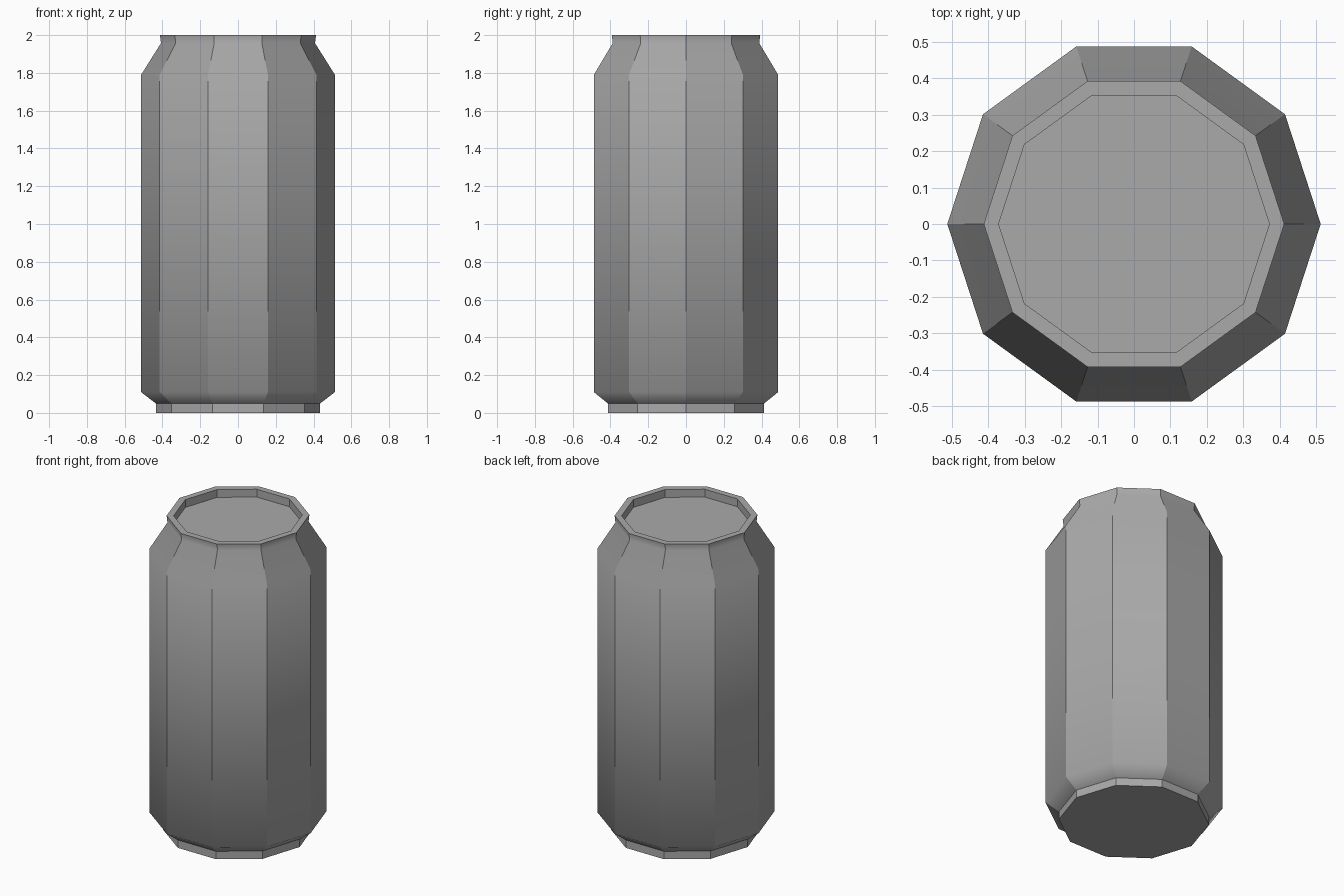
import bpy
import bmesh
from math import cos, sin, pi

cube = bpy.data.objects.get("Cube")
if cube:
    bpy.data.objects.remove(cube, do_unlink=True)

SIDES = 10

# Plain grey metal
metal = bpy.data.materials.new("grey_metal")
metal.use_nodes = True
grey = (0.4, 0.4, 0.4, 1)
metal.diffuse_color = grey
metal.node_tree.nodes["Principled BSDF"].inputs["Base Color"].default_value = grey

# Radius, height, and whether the ring is a crisp crease
profile = [
    (0.435, 0.0, True),     # base
    (0.435, 0.05, True),    # top of foot
    (0.513, 0.11, False),   # lower bevel
    (0.513, 1.79, False),   # start of shoulder
    (0.408, 1.957, False),  # neck
    (0.413, 2.0, True),     # rim outside
    (0.372, 2.0, True),     # rim inside
    (0.372, 1.95, True),    # recessed lid
]

bm = bmesh.new()
rings = []
for radius, z, crisp in profile:
    rings.append([bm.verts.new((radius * cos(2 * pi * i / SIDES),
                                radius * sin(2 * pi * i / SIDES), z))
                  for i in range(SIDES)])

# Walls between neighbouring rings, then base and lid
for low, high in zip(rings, rings[1:]):
    for i in range(SIDES):
        j = (i + 1) % SIDES
        bm.faces.new((low[i], low[j], high[j], high[i]))
bm.faces.new(rings[0][::-1])
bm.faces.new(rings[-1])

# Smooth only across the soft horizontal bends
for face in bm.faces:
    face.smooth = True
for edge in bm.edges:
    edge.smooth = False
for ring, (radius, z, crisp) in zip(rings, profile):
    for i in range(SIDES):
        bm.edges.get((ring[i], ring[(i + 1) % SIDES])).smooth = not crisp

mesh = bpy.data.meshes.new("can_body")
bm.to_mesh(mesh)
bm.free()
mesh.materials.append(metal)
can = bpy.data.objects.new("can_body", mesh)
bpy.context.collection.objects.link(can)
